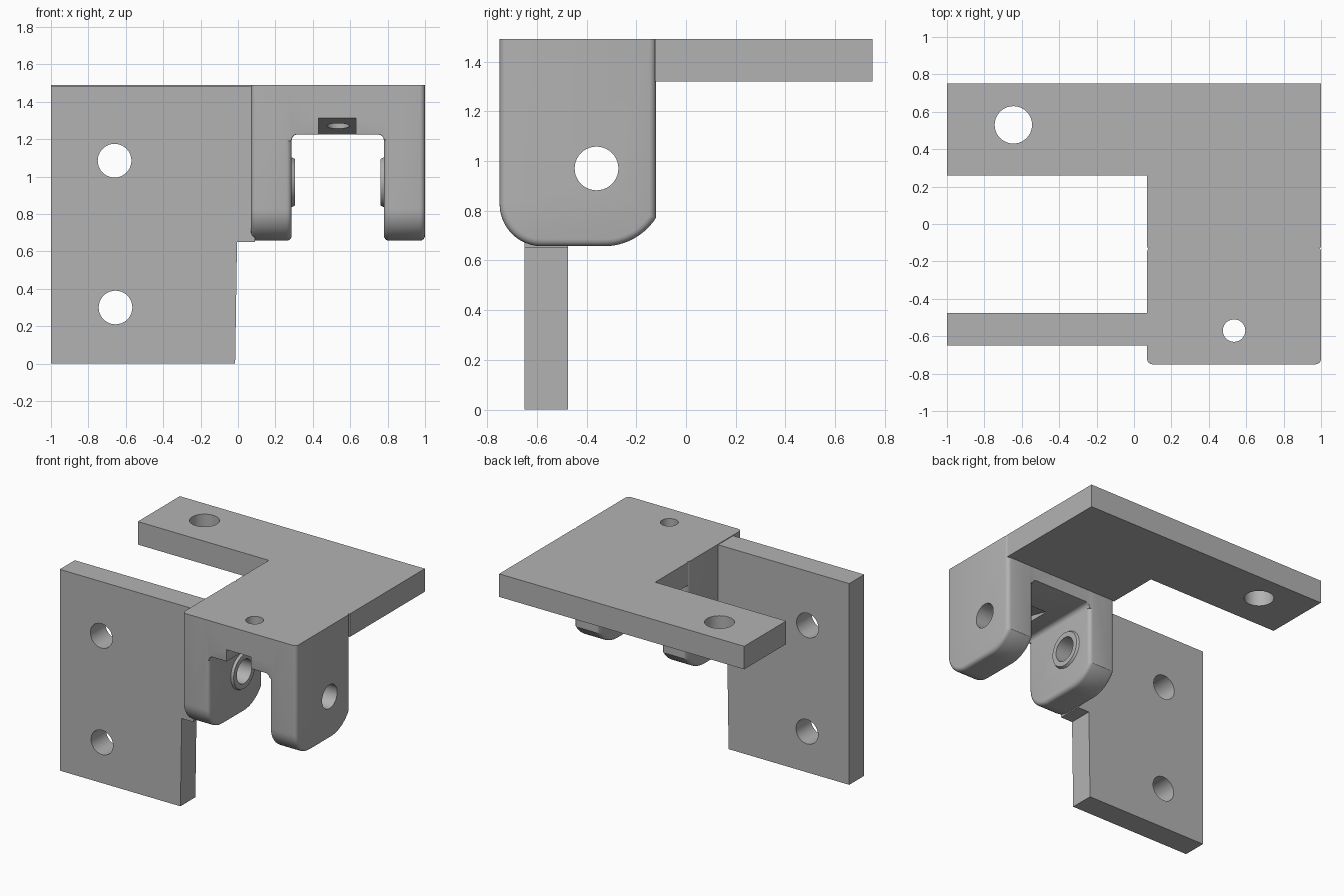
import bpy, bmesh
from math import sin, cos, radians, pi
from mathutils import Matrix

cube = bpy.data.objects.get("Cube")
if cube:
    bpy.data.objects.remove(cube)

steel = bpy.data.materials.new("plain grey")
steel.use_nodes = True
GREY = (0.45, 0.45, 0.45, 1)
steel.diffuse_color = GREY
steel.node_tree.nodes["Principled BSDF"].inputs["Base Color"].default_value = GREY

TOP = 1.49


def finish(name, bm):
    bmesh.ops.recalc_face_normals(bm, faces=bm.faces)
    mesh = bpy.data.meshes.new(name)
    bm.to_mesh(mesh)
    bm.free()
    mesh.materials.append(steel)
    obj = bpy.data.objects.new(name, mesh)
    bpy.context.collection.objects.link(obj)
    return obj


def prism(name, outline, axis, start, end, round_edges=0, below=9):
    """Extrude an outline along an axis; optionally round cap edges below a height."""
    place = {"x": lambda p, d: (d, p[0], p[1]),
             "y": lambda p, d: (p[0], d, p[1]),
             "z": lambda p, d: (p[0], p[1], d)}[axis]
    bm = bmesh.new()
    caps = [bm.faces.new([bm.verts.new(place(p, d)) for p in outline]) for d in (start, end)]
    rims = [e for f in caps for e in f.edges]
    n = len(outline)
    a, b = [list(f.verts) for f in caps]
    for i in range(n):
        j = (i + 1) % n
        bm.faces.new((a[i], a[j], b[j], b[i]))
    bmesh.ops.recalc_face_normals(bm, faces=bm.faces)
    if round_edges:
        picked = [e for e in rims if (e.verts[0].co.z + e.verts[1].co.z) / 2 < below]
        bmesh.ops.bevel(bm, geom=picked, offset=round_edges, segments=4,
                        profile=0.5, affect="EDGES", clamp_overlap=True)
    return finish(name, bm)


def cylinder(name, axis, centre, r1, r2, depth):
    bm = bmesh.new()
    turn = {"x": Matrix.Rotation(pi / 2, 4, "Y"),
            "y": Matrix.Rotation(pi / 2, 4, "X"),
            "z": Matrix.Identity(4)}[axis]
    bmesh.ops.create_cone(bm, cap_ends=True, segments=40, radius1=r1, radius2=r2,
                          depth=depth, matrix=Matrix.Translation(centre) @ turn)
    return finish(name, bm)


def combine(target, tool, operation):
    mod = target.modifiers.new("combine", "BOOLEAN")
    mod.operation, mod.solver, mod.object = operation, "EXACT", tool
    bpy.context.view_layer.objects.active = target
    bpy.ops.object.modifier_apply(modifier=mod.name)
    bpy.data.objects.remove(tool)


def drill(target, axis, centre, radius, depth=0.6):
    combine(target, cylinder("drill", axis, centre, radius, radius, depth), "DIFFERENCE")


def arc(cx, cz, r, a0, a1, steps=12):
    angles = [radians(a0 + (a1 - a0) * i / steps) for i in range(steps + 1)]
    return [(cx + r * cos(a), cz + r * sin(a)) for a in angles]


# Upright mounting plate with a small shoulder under the bracket
front_plate = prism("front_plate", [(-1, 0), (-0.015, 0), (-0.005, 0.65), (0.09, 0.65),
                                    (0.09, 1.485), (-1, 1.485)], "y", -0.65, -0.475)
for x, z in ((-0.66, 1.085), (-0.655, 0.3)):
    drill(front_plate, "y", (x, -0.56, z), 0.09)

# L-shaped top plate
top_plate = prism("top_plate", [(-1, 0.26), (0.07, 0.26), (0.07, -0.125), (1, -0.125),
                                (1, 0.75), (-1, 0.75)], "z", 1.32, TOP)
drill(top_plate, "z", (-0.645, 0.53, 1.4), 0.1)

# Fork bracket: two rounded cheeks joined by a bridge
side = [(-0.12, TOP), (-0.75, TOP)]
side += arc(-0.58, 0.827, 0.17, 180, 270)
side += arc(-0.33, 0.906, 0.249, 270, 327.5)
bracket = prism("fork_bracket", side, "x", 0.07, 0.287, 0.028, 1.45)
combine(bracket, prism("cheek", side, "x", 0.78, 1, 0.028, 1.45), "UNION")

under = [(0.2, TOP), (0.2, 1.19), (0.287, 1.19)]
under += arc(0.317, 1.195, 0.03, 180, 90, 4)
under += arc(0.75, 1.195, 0.03, 90, 0, 4)
under += [(0.87, 1.19), (0.87, TOP)]
combine(bracket, prism("bridge", under, "y", -0.75, -0.12, 0.015, 1.3), "UNION")

# Raised rings on the inner cheek walls
for x, r1, r2 in ((0.289, 0.14, 0.125), (0.778, 0.125, 0.14)):
    combine(bracket, cylinder("boss", "x", (x, -0.36, 0.97), r1, r2, 0.03), "UNION")

# Sloping notch under the bridge, pin hole and vertical screw hole
notch = prism("notch", [(-0.8, 1.1), (-0.8, 1.325), (-0.4, 1.23), (-0.4, 1.1)],
              "x", 0.43, 0.63)
combine(bracket, notch, "DIFFERENCE")
drill(bracket, "x", (0.535, -0.36, 0.97), 0.088, 1.4)
drill(bracket, "z", (0.535, -0.57, 1.4), 0.06)

# Smooth the curved walls and keep the edges crisp
for obj in (front_plate, top_plate, bracket):
    bpy.ops.object.select_all(action="DESELECT")
    obj.select_set(True)
    bpy.context.view_layer.objects.active = obj
    bpy.ops.object.shade_smooth_by_angle(angle=radians(30))
